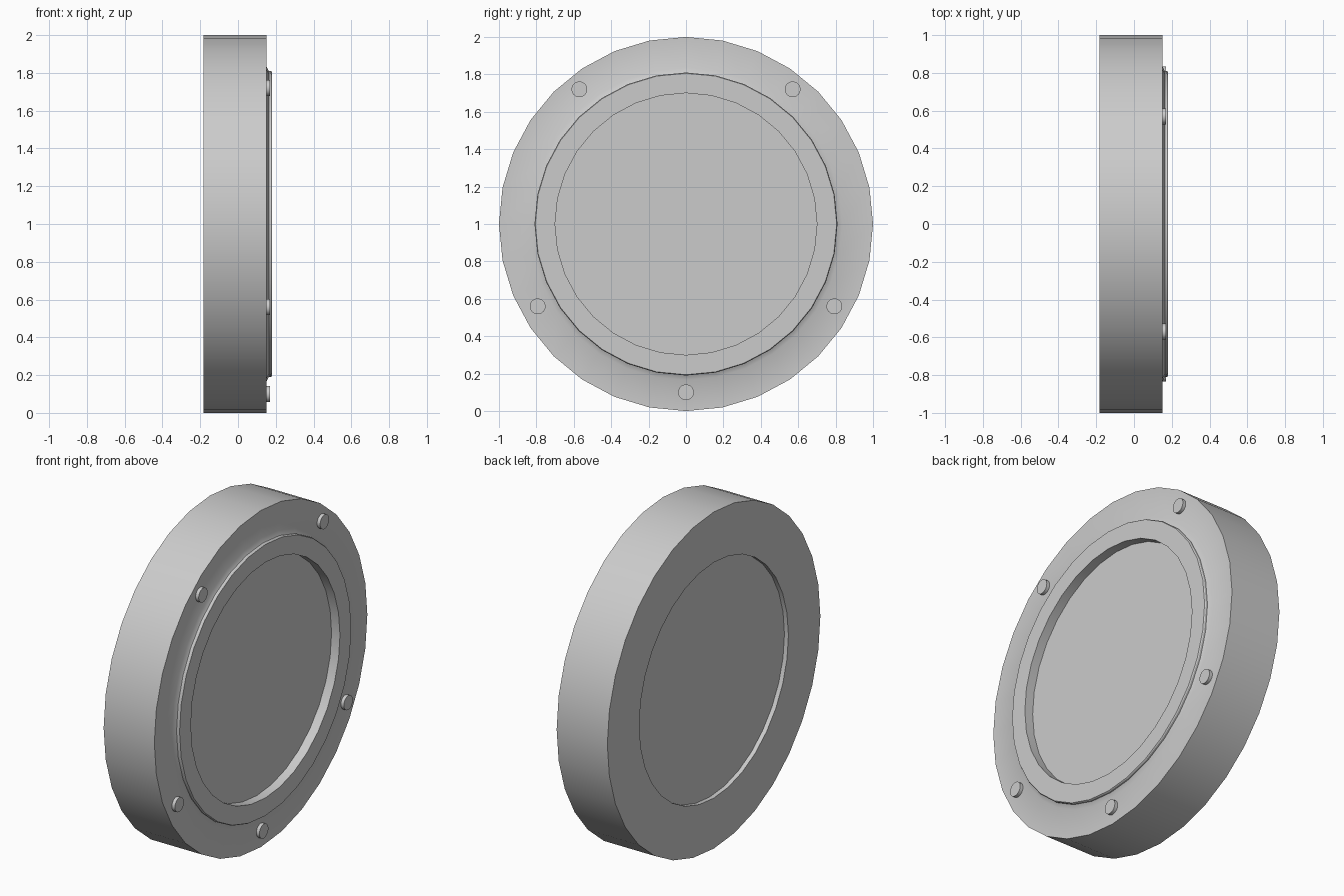
import bpy, bmesh
from math import sin, cos, pi, radians

if "Cube" in bpy.data.objects:
    bpy.data.objects.remove(bpy.data.objects["Cube"])

SIDES = 32


def finish(name, bm):
    bmesh.ops.recalc_face_normals(bm, faces=bm.faces)
    mesh = bpy.data.meshes.new(name)
    bm.to_mesh(mesh)
    bm.free()
    ob = bpy.data.objects.new(name, mesh)
    bpy.context.collection.objects.link(ob)
    bpy.ops.object.select_all(action='DESELECT')
    ob.select_set(True)
    bpy.context.view_layer.objects.active = ob
    bpy.ops.object.shade_smooth_by_angle(angle=radians(30))
    return ob


def lathe_ring(name, profile, sides=SIDES):
    """Spin a closed (x, radius) profile about the x axis at z = 1."""
    bm = bmesh.new()
    rings = []
    for i in range(sides):
        a = 2 * pi * i / sides
        rings.append([bm.verts.new((x, r * sin(a), 1 + r * cos(a))) for x, r in profile])
    n = len(profile)
    for i in range(sides):
        p, q = rings[i], rings[(i + 1) % sides]
        for j in range(n):
            k = (j + 1) % n
            bm.faces.new((p[j], p[k], q[k], q[j]))
    return finish(name, bm)


def disc(name, x0, x1, radius, y, z, sides=SIDES):
    """Solid cylinder along x."""
    bm = bmesh.new()
    caps = []
    for x in (x0, x1):
        caps.append([bm.verts.new((x, y + radius * sin(2 * pi * i / sides),
                                   z + radius * cos(2 * pi * i / sides)))
                     for i in range(sides)])
    for cap in caps:
        bm.faces.new(cap)
    for i in range(sides):
        k = (i + 1) % sides
        bm.faces.new((caps[0][i], caps[0][k], caps[1][k], caps[1][i]))
    return finish(name, bm)


# Thick round housing with a sloped collar and a raised lip
lathe_ring("housing", [
    (-0.183, 0.70), (-0.183, 1.0), (0.15, 1.0), (0.15, 0.835),
    (0.163, 0.81), (0.174, 0.81), (0.18, 0.806), (0.18, 0.70),
])

# Recessed pane filling the opening
disc("pane", -0.157, 0.125, 0.704, 0, 1)

# Rivets around the face
rivets = [(0, 0.10)] + [(s * y, z) for y, z in ((0.793, 0.56), (0.57, 1.72)) for s in (-1, 1)]
for i, (y, z) in enumerate(rivets):
    disc(f"rivet_{i + 1}", 0.14, 0.17, 0.042, y, z)
